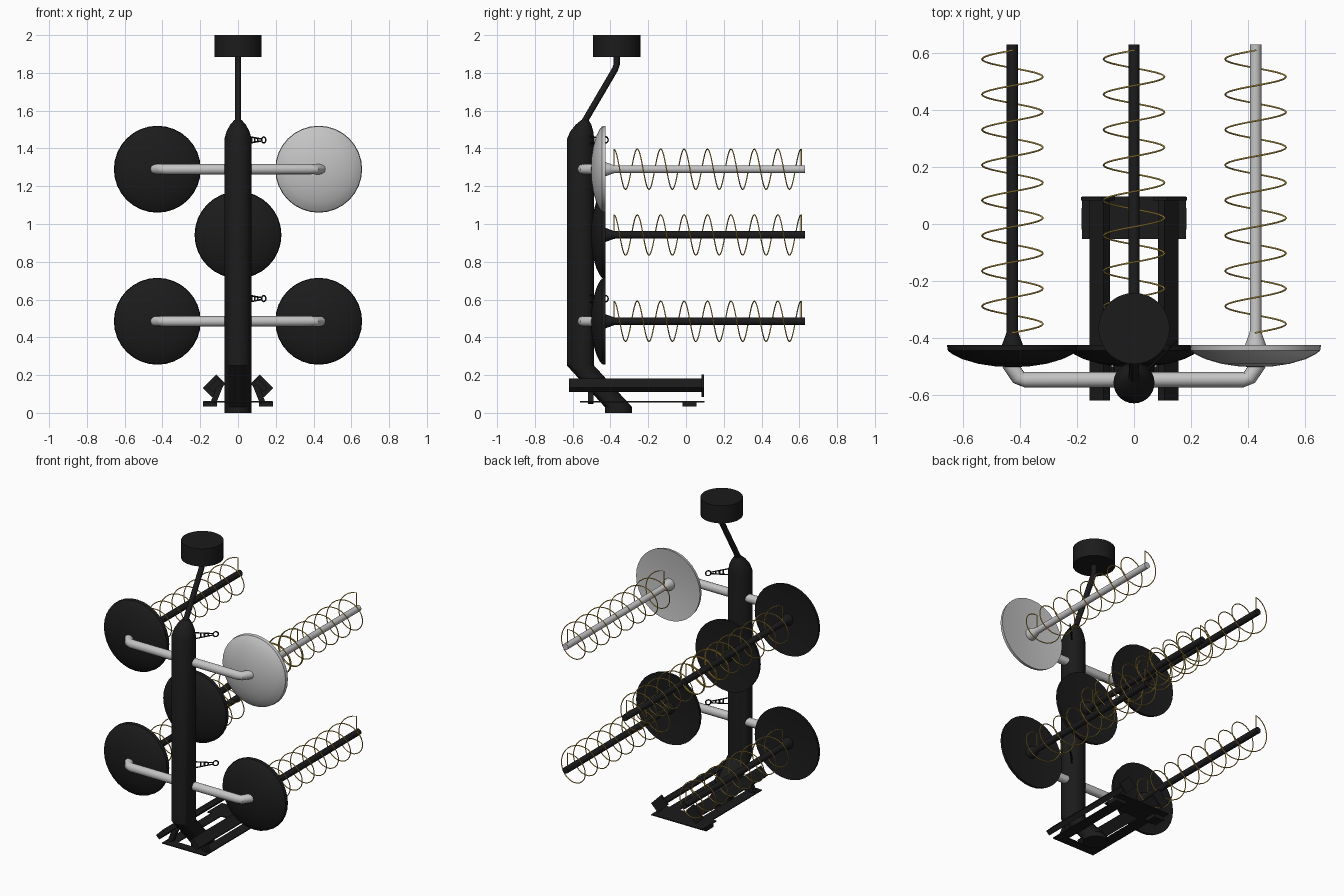
import bpy, bmesh, math
from mathutils import Vector, Matrix

if "Cube" in bpy.data.objects:
    bpy.data.objects.remove(bpy.data.objects["Cube"])


def material(name, rgb):
    m = bpy.data.materials.new(name)
    m.diffuse_color = (*rgb, 1)
    m.use_nodes = True
    m.node_tree.nodes["Principled BSDF"].inputs["Base Color"].default_value = m.diffuse_color
    return m


BLACK = material("black", (0.011, 0.011, 0.011))
GREY = material("light_grey", (0.55, 0.55, 0.55))
GOLD = material("brass_wire", (0.8, 0.53, 0.09))


def finish(name, bm, mat, smooth=True):
    bmesh.ops.recalc_face_normals(bm, faces=bm.faces[:])
    me = bpy.data.meshes.new(name)
    bm.to_mesh(me)
    bm.free()
    me.materials.append(mat)
    if smooth:
        for p in me.polygons:
            p.use_smooth = True
        me.set_sharp_from_angle(angle=math.radians(32))
    ob = bpy.data.objects.new(name, me)
    bpy.context.collection.objects.link(ob)
    return ob


def loft(name, rings, mat):
    """Skin a list of rings of points and cap both ends."""
    bm = bmesh.new()
    vs = [[bm.verts.new(p) for p in r] for r in rings]
    n = len(vs[0])
    for a, b in zip(vs, vs[1:]):
        for i in range(n):
            j = (i + 1) % n
            bm.faces.new((a[i], a[j], b[j], b[i]))
    bm.faces.new(vs[0])
    bm.faces.new(vs[-1])
    return finish(name, bm, mat)


def circle(c, u, v, r, n):
    return [c + (u * math.cos(t) + v * math.sin(t)) * r
            for t in (2 * math.pi * i / n for i in range(n))]


def tube(name, path, radius, mat, n=12):
    """Round tube along a path, with a frame carried along it."""
    pts = [Vector(p) for p in path]
    rings, u = [], None
    for i, p in enumerate(pts):
        t = (pts[min(i + 1, len(pts) - 1)] - pts[max(i - 1, 0)]).normalized()
        u = t.orthogonal() if u is None else u - t * u.dot(t)
        u.normalize()
        rings.append(circle(p, u, t.cross(u), radius, n))
    return loft(name, rings, mat)


def box(name, center, size, mat, tilt=0):
    bm = bmesh.new()
    bmesh.ops.create_cube(bm, size=1, matrix=Matrix.Translation(center)
                          @ Matrix.Rotation(tilt, 4, 'Y') @ Matrix.Diagonal((*size, 1)))
    return finish(name, bm, mat, False)


X, Y, Z = Vector((1, 0, 0)), Vector((0, 1, 0)), Vector((0, 0, 1))

# Mast with kicked-forward foot and domed shoulder: (y, z, radius)
MAST = [(-.357, 0, .072), (-.357, .03, .072), (-.558, .25, .072), (-.558, 1.45, .072),
        (-.552, 1.49, .061), (-.543, 1.525, .042), (-.535, 1.55, .02)]
loft("mast", [circle(Vector((0, y, z)), X, Y, r, 28) for y, z, r in MAST], BLACK)

# Cranked stem and cap on top
tube("top_stem", [(0, -.545, 1.53), (0, -.375, 1.82), (0, -.367, 1.845), (0, -.367, 1.92)],
     .017, BLACK)
loft("top_cap", [circle(Vector((0, -.367, z)), X, Y, .125, 36) for z in (1.885, 2)], BLACK)

# Shallow dish, cone and rod in one turned profile: (y, radius)
DISH = [(-.503, .004), (-.5, .06), (-.491, .12), (-.475, .175), (-.458, .21), (-.445, .227),
        (-.425, .23), (-.437, .13), (-.44, .037), (-.425, .037),
        (-.385, .022), (-.375, .02), (.63, .02)]


def antenna(x, z, mat):
    c = Vector((x, 0, z))
    loft("dish_and_rod", [circle(c + Y * y, X, Z, r, 32) for y, r in DISH], mat)
    # Coil of eight turns with a spoke at each end
    turns, steps, y0, y1, r = 8, 24, -.382, .61, .107
    path = [c + Y * y0]
    for i in range(turns * steps + 1):
        t = 2 * math.pi * i / steps
        path.append(c + Vector((r * math.sin(t), y0 + (y1 - y0) * i / (turns * steps),
                                r * math.cos(t))))
    path.append(c + Y * y1)
    tube("coil", path, .003, GOLD, 12)


antenna(0, .942, BLACK)
for z in (.485, 1.29):
    for s in (-1, 1):
        antenna(s * .427, z, GREY if (s > 0 and z > 1) else BLACK)
    # Cross arm with both tips turned toward the dishes
    half = [(.385, -.547), (.405, -.54), (.44, -.488)]
    path = [(-x, y, z) for x, y in reversed(half)] + [(x, y, z) for x, y in half]
    tube("cross_arm", path, .027, GREY, 16)

    # Small braced eyelet beside the arm
    h = z + (.155 if z > 1 else .12)
    d = Vector((1, 1, 0)).normalized()
    tip = Vector((.125, -.435, h))
    for k in (-1, 1):
        tube("eyelet_strut", [Vector((.045, -.515, h + k * .02)), tip + Z * k * .005],
             .004, BLACK, 6)
    for f in (.35, .55, .75):
        p = Vector((.045, -.515, h)).lerp(tip, f)
        box("eyelet_rung", p, (.007, .007, .04 - .028 * f), BLACK)
    ring = circle(tip + d * .016, d, Z, .016, 16)
    tube("eyelet_ring", ring + ring[:1], .004, BLACK, 6)

# Base: tilted rails, end plates, legs, pads and thin lower frame
for s in (-1, 1):
    tilt = s * math.radians(45)
    box("base_rail", (s * .12, -.265, .147), (.07, .71, .032), BLACK, tilt)
    box("rail_end_plate", (s * .126, .088, .143), (.1, .012, .07), BLACK, tilt)
    box("rear_leg", (s * .112, -.505, .1), (.03, .03, .1), BLACK, -s * math.radians(22))
    box("foot_pad", (s * .147, .018, .046), (.074, .075, .026), BLACK)
    box("lower_strip", (s * .12, -.3, .059), (.07, .52, .006), BLACK)
box("front_plate", (0, .022, .059), (.366, .15, .006), BLACK)
box("rear_strip", (0, -.53, .059), (.3, .06, .006), BLACK)
